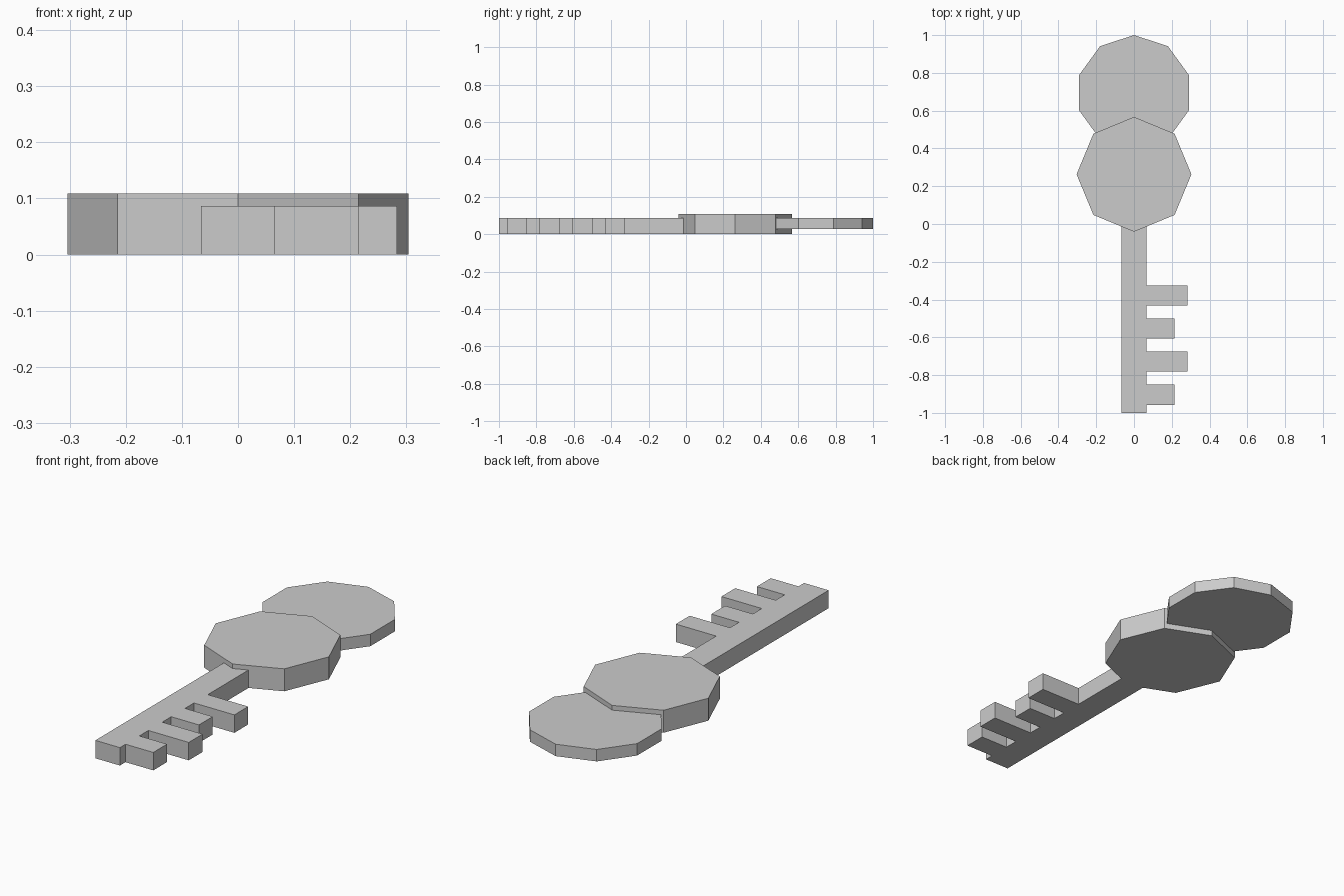
import bpy
import bmesh
from math import sin, cos, tau

cube = bpy.data.objects.get("Cube")
if cube:
    bpy.data.objects.remove(cube, do_unlink=True)

grey = bpy.data.materials.new("plain grey")
grey.use_nodes = True
grey.diffuse_color = (0.6, 0.6, 0.6, 1)
grey.node_tree.nodes["Principled BSDF"].inputs["Base Color"].default_value = (0.6, 0.6, 0.6, 1)


def plate(name, outline, bottom, top):
    """Extrude a flat outline upward into a solid plate."""
    bm = bmesh.new()
    face = bm.faces.new([bm.verts.new((x, y, bottom)) for x, y in outline])
    grown = bmesh.ops.extrude_face_region(bm, geom=[face])
    rising = [v for v in grown["geom"] if isinstance(v, bmesh.types.BMVert)]
    bmesh.ops.translate(bm, verts=rising, vec=(0, 0, top - bottom))
    bmesh.ops.recalc_face_normals(bm, faces=bm.faces)
    mesh = bpy.data.meshes.new(name)
    bm.to_mesh(mesh)
    bm.free()
    mesh.materials.append(grey)
    obj = bpy.data.objects.new(name, mesh)
    bpy.context.collection.objects.link(obj)
    return obj


def polygon(sides, radius, centre_y):
    """Regular polygon with one corner pointing to the back."""
    return [(radius * sin(tau * i / sides), centre_y + radius * cos(tau * i / sides))
            for i in range(sides)]


# Round ends of the handle
plate("collar_disc", polygon(8, 0.304, 0.263), 0, 0.109)
plate("handle_disc", polygon(10, 0.305, 0.695), 0.028, 0.086)

# Shaft with alternating short and long teeth on its left side
half_width = 0.066
outline = [(-half_width, 0.1), (-half_width, -1), (half_width, -1)]
for i in range(4):
    start = -0.957 + 0.175 * i
    end = start + 0.106
    reach = 0.283 if i % 2 else 0.215
    outline += [(half_width, start), (reach, start), (reach, end), (half_width, end)]
outline.append((half_width, 0.1))
plate("toothed_shaft", outline, 0, 0.087)
